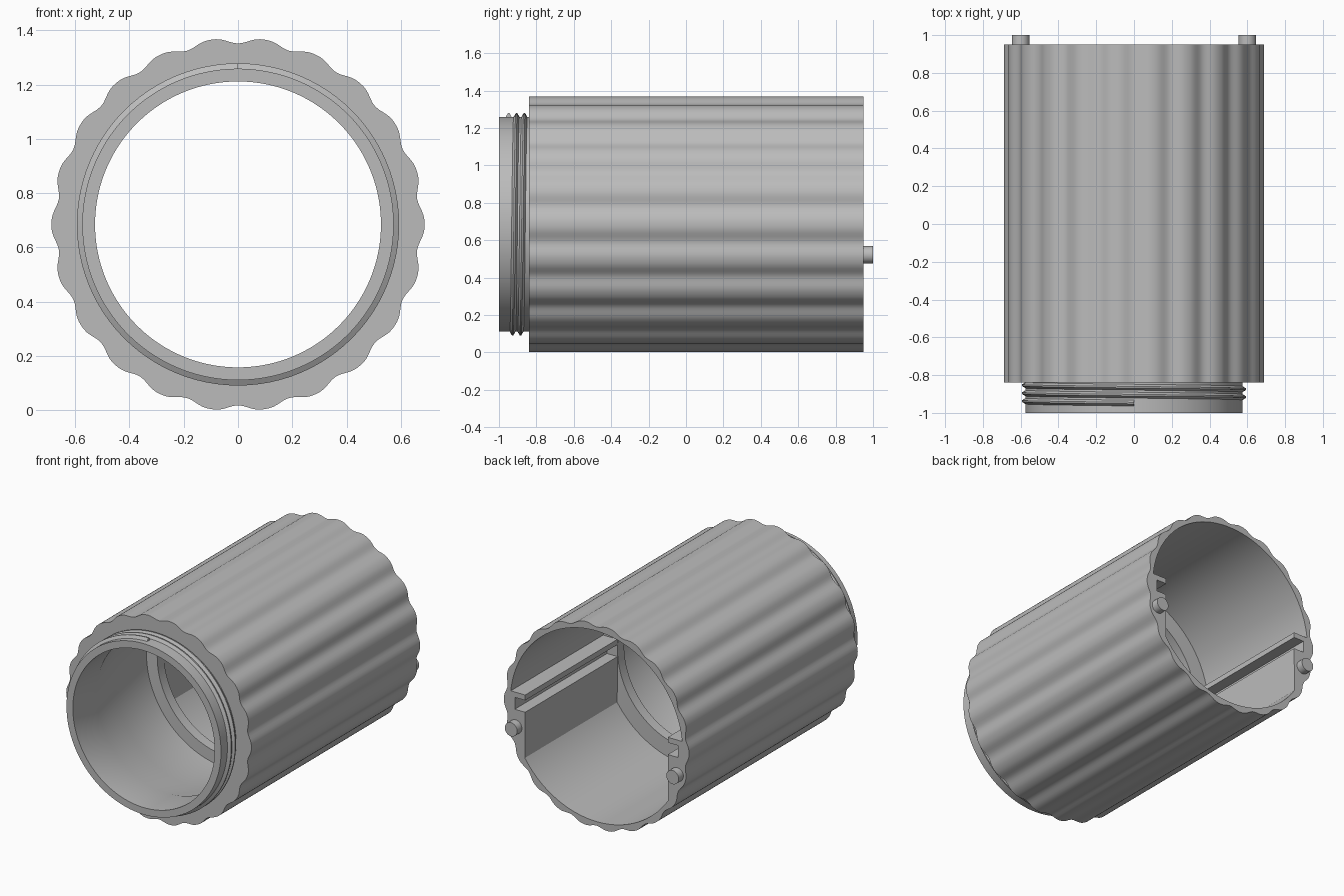
import bpy, bmesh, math

cube = bpy.data.objects.get("Cube")
if cube:
    bpy.data.objects.remove(cube, do_unlink=True)

AXIS_Z = 0.685      # height of the tube's axis
FRONT, BACK = -0.84, 0.95
BORE = 0.64
FLUTES = 22

grey = bpy.data.materials.new("plain grey")
grey.use_nodes = True
colour = (0.5, 0.5, 0.5, 1)
grey.diffuse_color = colour
grey.node_tree.nodes["Principled BSDF"].inputs["Base Color"].default_value = colour


def finish(name, bm, angle=30):
    bmesh.ops.recalc_face_normals(bm, faces=bm.faces)
    mesh = bpy.data.meshes.new(name)
    bm.to_mesh(mesh)
    bm.free()
    mesh.materials.append(grey)
    obj = bpy.data.objects.new(name, mesh)
    bpy.context.collection.objects.link(obj)
    bpy.ops.object.select_all(action='DESELECT')
    obj.select_set(True)
    bpy.context.view_layer.objects.active = obj
    bpy.ops.object.shade_smooth_by_angle(angle=math.radians(angle))
    return obj


def polar(r, t, y):
    """Point around the tube's axis; t runs from the top towards +x."""
    return (r * math.sin(t), y, AXIS_Z + r * math.cos(t))


def flute(t):
    return 0.688 - 0.021 * (0.5 + 0.5 * math.cos(FLUTES * t)) ** 1.4


def skin(bm, rings, close_ring, close_path):
    """Bridge successive rings of vertices with quads."""
    n, m = len(rings), len(rings[0])
    for i in range(n if close_path else n - 1):
        a, b = rings[i], rings[(i + 1) % n]
        for j in range(m if close_ring else m - 1):
            k = (j + 1) % m
            bm.faces.new((a[j], a[k], b[k], b[j]))


# Fluted shell with neck, bore and inner lip: closed (y, radius) profile
profile = [(FRONT, flute), (BACK, flute), (BACK, BORE), (-0.03, BORE),
           (-0.03, 0.53), (-0.1, 0.53), (-0.1, 0.61), (-0.45, 0.61),
           (-0.75, 0.527), (-1, 0.527), (-1, 0.574), (FRONT, 0.574)]
bm = bmesh.new()
steps = FLUTES * 12
rings = []
for y, r in profile:
    ring = []
    for i in range(steps):
        t = math.tau * i / steps
        ring.append(bm.verts.new(polar(r(t) if callable(r) else r, t, y)))
    rings.append(ring)
skin(bm, rings, True, True)
finish("fluted_housing", bm)

# Screw thread on the neck: a triangular ridge swept along a helix
bm = bmesh.new()
pitch, turns, seg = 0.042, 2.4, 96
sections = []
for i in range(int(turns * seg) + 1):
    t = -math.tau * i / seg
    y = -0.948 + pitch * i / seg
    sections.append([bm.verts.new(polar(r, t, y + dy)) for r, dy in
                     ((0.57, -0.018), (0.594, -0.004), (0.594, 0.004), (0.57, 0.018))])
skin(bm, sections, True, False)
bm.faces.new(sections[0])
bm.faces.new(sections[-1])
finish("neck_thread", bm)

# Slotted rails inside the rear bore and the locating pins behind them
outline = [(0.53, -0.048), (0.607, -0.048), (0.607, 0.032), (0.53, 0.032), (0.53, 0.068)]
for i in range(13):
    a = math.radians(6 - 41 * i / 12)
    outline.append((0.65 * math.cos(a), 0.65 * math.sin(a)))

for side, label in ((1, "left"), (-1, "right")):
    bm = bmesh.new()
    ends = [[bm.verts.new((side * x, y, AXIS_Z + z)) for x, z in outline]
            for y in (-0.04, BACK)]
    skin(bm, ends, True, False)
    for end in ends:
        bm.faces.new(end)
    finish(label + "_slotted_rail", bm)

    bm = bmesh.new()
    ends = []
    for y in (BACK - 0.03, 1.0):
        ends.append([bm.verts.new((side * 0.6 + 0.046 * math.cos(math.tau * i / 32), y,
                                   AXIS_Z - 0.163 + 0.046 * math.sin(math.tau * i / 32)))
                     for i in range(32)])
    skin(bm, ends, True, False)
    for end in ends:
        bm.faces.new(end)
    finish(label + "_locating_pin", bm)
